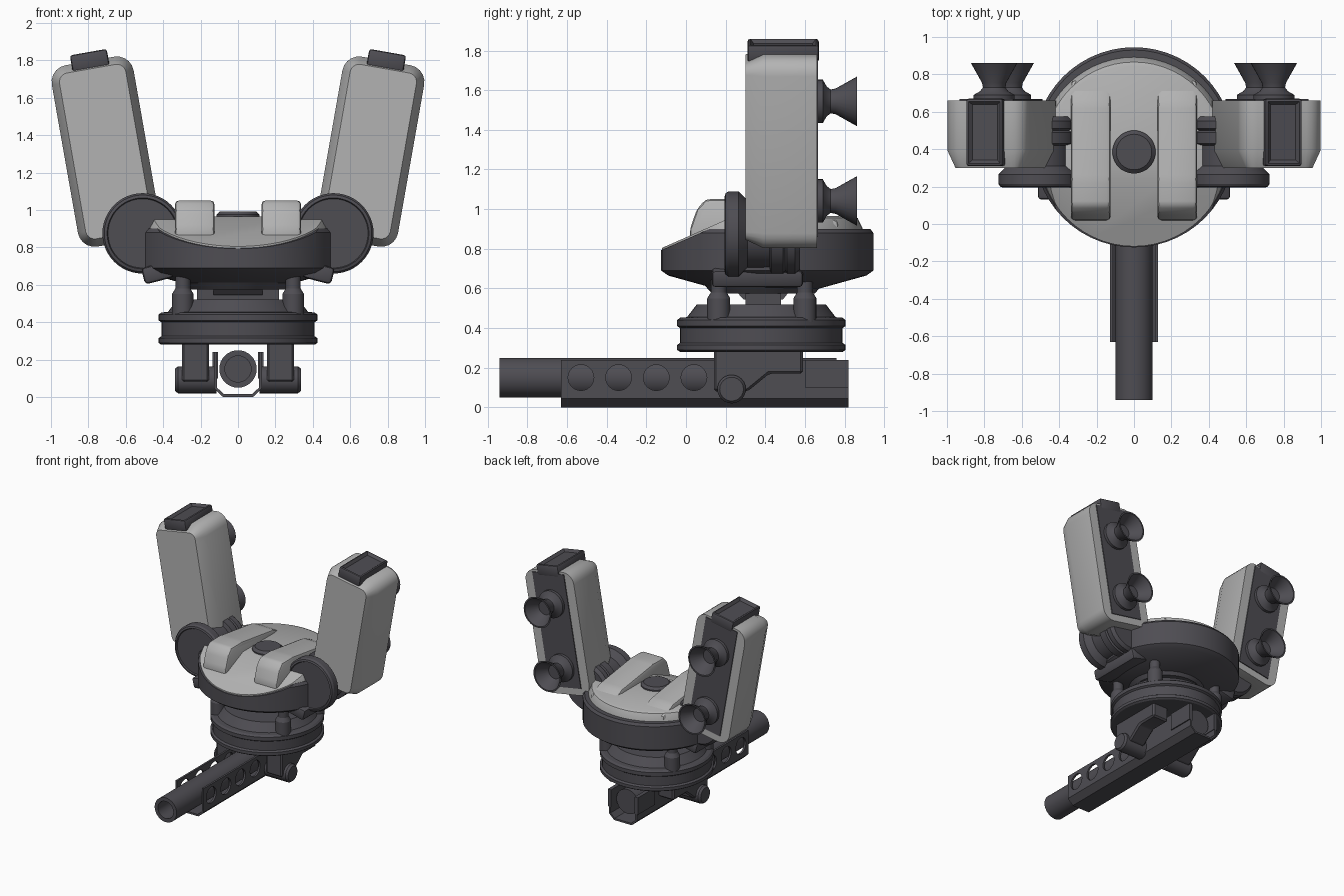
import bpy, bmesh, math
from mathutils import Matrix, Vector

cube = bpy.data.objects.get("Cube")
if cube:
    bpy.data.objects.remove(cube, do_unlink=True)


def make_material(name, rgb):
    m = bpy.data.materials.new(name)
    m.use_nodes = True
    m.diffuse_color = (*rgb, 1)
    m.node_tree.nodes["Principled BSDF"].inputs["Base Color"].default_value = (*rgb, 1)
    return m


LIGHT = make_material("light_grey", (0.45, 0.45, 0.45))
DARK = make_material("dark_grey", (0.077, 0.074, 0.086))
AXES = {"x": Matrix.Rotation(math.pi / 2, 4, "Y"),
        "y": Matrix.Rotation(-math.pi / 2, 4, "X"),
        "z": Matrix.Identity(4)}
parts = []


def finish(bm, name, mat, matrix=Matrix.Identity(4)):
    bmesh.ops.recalc_face_normals(bm, faces=bm.faces)
    bm.transform(matrix)
    mesh = bpy.data.meshes.new(name)
    bm.to_mesh(mesh)
    bm.free()
    mesh.materials.append(mat)
    ob = bpy.data.objects.new(name, mesh)
    bpy.context.collection.objects.link(ob)
    parts.append(ob)
    return ob


def revolve(name, mat, profile, at=(0, 0, 0), axis="z", steps=40, cut=None, parent=Matrix.Identity(4)):
    """Spin (radius, height) points about an axis; cut is an optional (point, normal) trim."""
    bm = bmesh.new()
    vs = [bm.verts.new((r, 0, h)) for r, h in profile]
    es = [bm.edges.new(p) for p in zip(vs, vs[1:])]
    bmesh.ops.spin(bm, geom=vs + es, cent=(0, 0, 0), axis=(0, 0, 1),
                   angle=2 * math.pi, steps=steps, use_duplicate=False)
    bmesh.ops.remove_doubles(bm, verts=bm.verts, dist=1e-4)
    bm.transform(Matrix.Translation(at) @ AXES[axis])
    if cut:
        bmesh.ops.bisect_plane(bm, geom=bm.verts[:] + bm.edges[:] + bm.faces[:],
                               plane_co=cut[0], plane_no=cut[1], clear_outer=True)
        bmesh.ops.holes_fill(bm, edges=[e for e in bm.edges if e.is_boundary], sides=0)
    return finish(bm, name, mat, parent)


def bevel_all(bm, width, segments):
    bmesh.ops.recalc_face_normals(bm, faces=bm.faces)
    if width:
        bmesh.ops.bevel(bm, geom=bm.edges[:], offset=width, segments=segments,
                        profile=0.5, affect="EDGES")


def prism(name, mat, points, a, b, along="x", bevel=0, segments=2):
    """Extrude a profile: (y, z) points along x, or (x, z) points along y."""
    put = (lambda p, d: (d, *p)) if along == "x" else (lambda p, d: (p[0], d, p[1]))
    bm = bmesh.new()
    f = bm.faces.new([bm.verts.new(put(p, a)) for p in points])
    out = bmesh.ops.extrude_face_region(bm, geom=[f])["geom"]
    shift = Vector(put((0, 0), b - a))
    bmesh.ops.translate(bm, vec=shift, verts=[v for v in out if isinstance(v, bmesh.types.BMVert)])
    bevel_all(bm, bevel, segments)
    return finish(bm, name, mat)


def box(name, mat, centre, size, bevel=0, matrix=Matrix.Identity(4), inset=0):
    bm = bmesh.new()
    bmesh.ops.create_cube(bm, size=1, matrix=Matrix.Translation(centre) @ Matrix.Diagonal((*size, 1)))
    bevel_all(bm, bevel, 2)
    if inset:  # sunken top face
        bm.faces.ensure_lookup_table()
        top = max(bm.faces, key=lambda f: f.calc_center_median().z)
        bmesh.ops.inset_region(bm, faces=[top], thickness=inset, depth=0)
        bmesh.ops.translate(bm, verts=top.verts, vec=(0, 0, -0.02))
    return finish(bm, name, mat, matrix)


def rounded_loop(hx, hz, r, y):
    loop = []
    for i, (sx, sz) in enumerate(((1, 1), (-1, 1), (-1, -1), (1, -1))):
        for k in range(6):
            t = math.radians(90 * i + 18 * k)
            loop.append((sx * (hx - r) + r * math.cos(t), y, sz * (hz - r) + r * math.sin(t)))
    return loop


# Barrel with a hollow muzzle
revolve("barrel", DARK, [(0, -0.65), (0.07, -0.65), (0.07, -0.94), (0.1, -0.94), (0.1, 0.76), (0, 0.76)],
        at=(0, 0, 0.15), axis="y", steps=32)

# Open channel around the barrel, with round holes through its sides
half = [(0.08, 0), (0.128, 0.045), (0.128, 0.24), (0.112, 0.24), (0.112, 0.05), (0.075, 0.015)]
channel = prism("barrel_channel", DARK, half + [(-x, z) for x, z in reversed(half)], -0.63, 0.82, "y")
for i in range(4):
    cutter = revolve("hole_cutter", DARK, [(0, -0.3), (0.065, -0.3), (0.065, 0.3), (0, 0.3)],
                     at=(0, -0.53 + 0.19 * i, 0.15), axis="x", steps=24)
    cutter.hide_render = True
    mod = channel.modifiers.new("hole", "BOOLEAN")
    mod.operation, mod.solver, mod.object = "DIFFERENCE", "EXACT", cutter
    bpy.context.view_layer.objects.active = channel
    bpy.ops.object.modifier_apply(modifier=mod.name)
    parts.remove(cutter)
    bpy.data.objects.remove(cutter, do_unlink=True)

# Turntable and neck
revolve("turntable", DARK, [(0, 0.28), (0.41, 0.28), (0.425, 0.29), (0.425, 0.315), (0.41, 0.325),
                            (0.41, 0.4), (0.425, 0.41), (0.425, 0.44), (0.41, 0.452), (0.375, 0.455),
                            (0.325, 0.52), (0, 0.52)], at=(0, 0.38, 0), steps=48)
box("neck", DARK, (0, 0.39, 0.55), (0.44, 0.18, 0.12))
prism("neck_block", DARK, [(0.29, 0.545), (0.49, 0.545), (0.54, 0.61), (0.23, 0.61)], -0.13, 0.13)
revolve("neck_plate", DARK, [(0, 0.575), (0.26, 0.575), (0.3, 0.62), (0, 0.62)], at=(0, 0.39, 0))

# Round head: dark bowl with a light lid, both sloped at the front
slope = Vector((0, -0.44, 1))
revolve("head_bowl", DARK, [(0, 0.59), (0.23, 0.59), (0.5, 0.665), (0.535, 0.69), (0.535, 0.88),
                            (0.52, 0.9), (0, 0.9)], at=(0, 0.41, 0), steps=56,
        cut=((0, -0.12, 0.795), slope))
revolve("head_lid", LIGHT, [(0, 0.76), (0.506, 0.76), (0.506, 0.9), (0.48, 0.955), (0.46, 0.965), (0, 0.965)],
        at=(0, 0.386, 0), steps=56, cut=((0, -0.12, 0.805), slope))
revolve("head_hub", DARK, [(0, 0.9), (0.115, 0.9), (0.115, 0.975), (0.095, 0.993), (0, 0.993)],
        at=(0, 0.385, 0))

for s, side in ((1, "left"), (-1, "right")):
    # Yoke holding the barrel
    box(side + "_channel_cheek", DARK, (s * 0.122, 0.71, 0.17), (0.03, 0.22, 0.14))
    prism(side + "_yoke", DARK, [(0.14, 0.3), (0.59, 0.3), (0.59, 0.17), (0.42, 0.17), (0.31, 0.08),
                                 (0.14, 0.08)], s * 0.155, s * 0.3, bevel=0.012, segments=1)
    revolve(side + "_yoke_pivot", DARK, [(0, 0.115), (0.072, 0.115), (0.072, 0.32), (0.06, 0.337), (0, 0.337)],
            at=(0, 0.23, 0.092), axis="x", steps=24,
            parent=Matrix.Identity(4) if s > 0 else Matrix.Rotation(math.pi, 4, "Z")
            @ Matrix.Translation((0, -0.46, 0)))
    for y, end in ((0.165, "front"), (0.6, "rear")):
        revolve(f"{side}_{end}_post", DARK, [(0, 0.43), (0.058, 0.43), (0.058, 0.55), (0.04, 0.58),
                                             (0.04, 0.66), (0, 0.66)], at=(s * 0.295, y, 0), steps=20)

    # Raised ridge on the lid
    prism(side + "_ridge", LIGHT, [(0.02, 0.8), (0.02, 0.9), (0.055, 1.0), (0.1, 1.05), (0.24, 1.05),
                                   (0.64, 0.995), (0.77, 0.94), (0.77, 0.8)],
          s * 0.125, s * 0.338, bevel=0.022)

    # Shoulder joint
    box(side + "_shoulder_bracket", DARK, (0, 0, 0), (0.16, 0.46, 0.09), 0.02,
        Matrix.Translation((s * 0.43, 0.36, 0.665)) @ Matrix.Rotation(s * 0.25, 4, "Y"))
    revolve(side + "_shoulder", DARK, [(0, 0.205), (0.185, 0.205), (0.19, 0.195), (0.205, 0.2), (0.215, 0.215),
                                       (0.215, 0.265), (0.19, 0.29), (0.17, 0.31), (0.17, 0.42),
                                       (0.2, 0.43), (0.2, 0.49), (0.185, 0.5), (0.2, 0.51),
                                       (0.2, 0.55), (0.18, 0.575), (0, 0.575)],
            at=(s * 0.51, 0, 0.875), axis="y", steps=48)

    # Tilted pod with a chamfered front
    tilt = Matrix.Translation((s * 0.707, 0, 1.312)) @ Matrix.Rotation(s * math.radians(10), 4, "Y")
    bm = bmesh.new()
    loops = [[bm.verts.new(p) for p in rounded_loop(0.222 - d, 0.492 - d, 0.09 - d, y)]
             for d, y in ((0.042, 0.3), (0, 0.39), (0, 0.66))]
    for a, b in zip(loops, loops[1:]):
        for i in range(len(a)):
            j = (i + 1) % len(a)
            bm.faces.new((a[i], a[j], b[j], b[i]))
    bm.faces.new(loops[0])
    bm.faces.new(loops[-1])
    finish(bm, side + "_pod", LIGHT, tilt)
    box(side + "_pod_back_panel", DARK, (0, 0.66, 0.02), (0.29, 0.014, 0.91), 0, tilt)
    box(side + "_pod_cap", DARK, (0, 0.49, 0.495), (0.2, 0.36, 0.09), 0.014, tilt, inset=0.025)

    # Thruster nozzles on the pod's back
    for u, level in ((0.235, "upper"), (-0.275, "lower")):
        revolve(f"{side}_{level}_nozzle", DARK,
                [(0, 0.64), (0.11, 0.64), (0.11, 0.69), (0.075, 0.71), (0.06, 0.73), (0.065, 0.755),
                 (0.125, 0.862), (0.113, 0.862), (0.055, 0.765), (0, 0.765)],
                at=(0, 0, u), axis="y", steps=28, parent=tilt)

# Smooth round surfaces while keeping hard edges
bpy.ops.object.select_all(action="DESELECT")
for ob in parts:
    ob.select_set(True)
bpy.context.view_layer.objects.active = parts[0]
bpy.ops.object.shade_smooth_by_angle(angle=math.radians(30))
